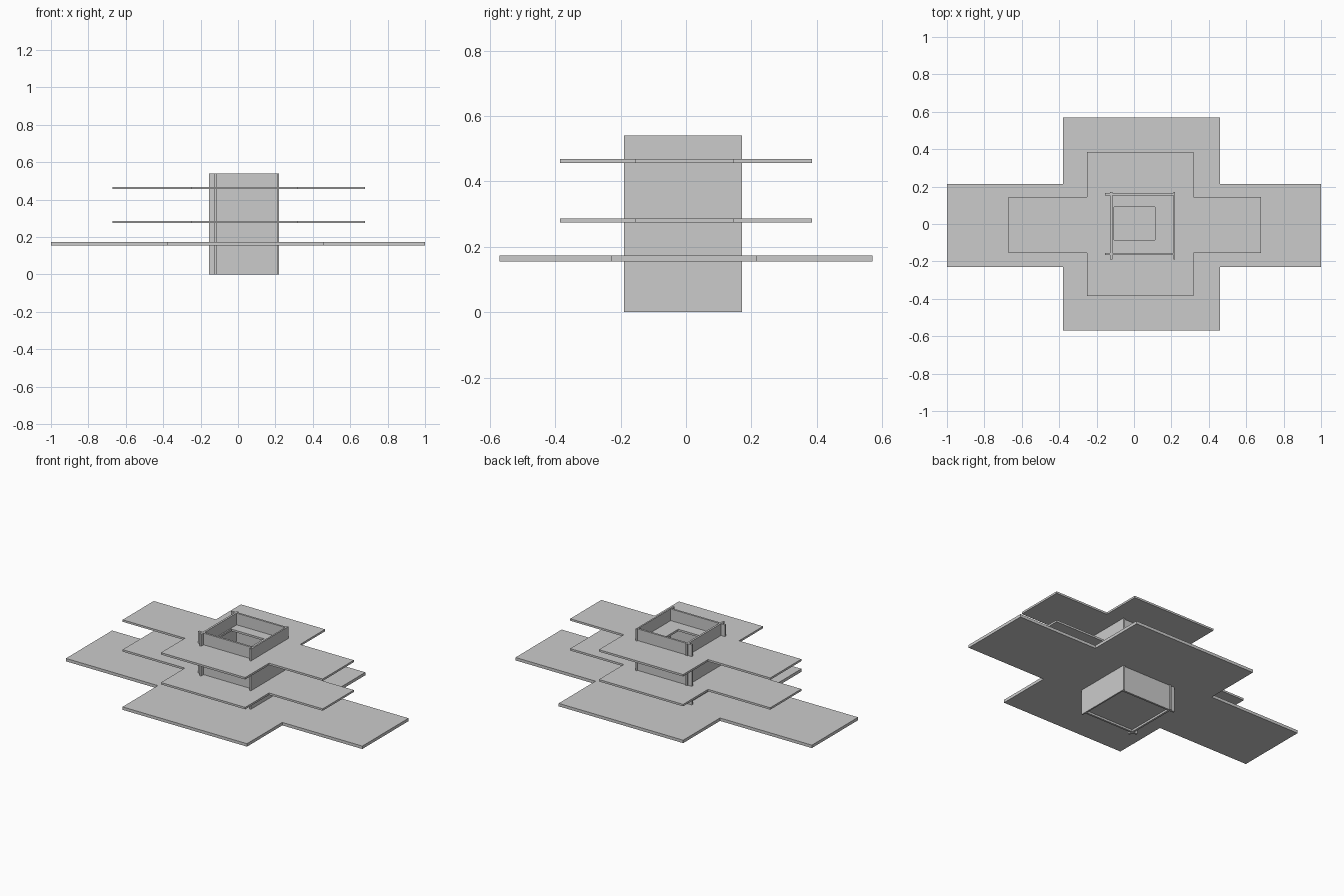
import bpy, bmesh

if "Cube" in bpy.data.objects:
    bpy.data.objects.remove(bpy.data.objects["Cube"])

grey = bpy.data.materials.new("concrete_grey")
grey.diffuse_color = (0.6, 0.6, 0.6, 1)
grey.use_nodes = True
grey.node_tree.nodes["Principled BSDF"].inputs["Base Color"].default_value = grey.diffuse_color


def finish(bm, name):
    bmesh.ops.recalc_face_normals(bm, faces=bm.faces)
    mesh = bpy.data.meshes.new(name)
    bm.to_mesh(mesh)
    bm.free()
    mesh.materials.append(grey)
    obj = bpy.data.objects.new(name, mesh)
    bpy.context.collection.objects.link(obj)


def box(name, x0, x1, y0, y1, z0, z1):
    bm = bmesh.new()
    bmesh.ops.create_cube(bm, size=1)
    for v in bm.verts:
        v.co = (x1 if v.co.x > 0 else x0, y1 if v.co.y > 0 else y0, z1 if v.co.z > 0 else z0)
    finish(bm, name)


def cross_slab(name, wide, deep, z0, z1):
    """Cross-shaped plate with a rectangular shaft opening.
    wide and deep are the (x0, x1, y0, y1) of the two crossing bars."""
    ax0, ax1, ay0, ay1 = wide
    bx0, bx1, by0, by1 = deep
    outline = [(ax0, ay0), (bx0, ay0), (bx0, by0), (bx1, by0), (bx1, ay0), (ax1, ay0),
               (ax1, ay1), (bx1, ay1), (bx1, by1), (bx0, by1), (bx0, ay1), (ax0, ay1)]
    hx0, hx1, hy0, hy1 = -0.108, 0.112, -0.085, 0.09
    hole = [(hx0, hy0), (hx1, hy0), (hx1, hy1), (hx0, hy1)]
    bm = bmesh.new()
    edges = []
    for loop in (outline, hole):
        vs = [bm.verts.new((x, y, z0)) for x, y in loop]
        edges += [bm.edges.new((vs[i - 1], vs[i])) for i in range(len(vs))]
    bmesh.ops.triangle_fill(bm, edges=edges, use_beauty=True, normal=(0, 0, 1))
    ext = bmesh.ops.extrude_face_region(bm, geom=bm.faces[:], use_keep_orig=True)
    for g in ext["geom"]:
        if isinstance(g, bmesh.types.BMVert):
            g.co.z = z1
    finish(bm, name)


# Cantilevered slabs
cross_slab("terrace_slab", (-1, 1, -0.23, 0.215), (-0.38, 0.46, -0.57, 0.57), 0.155, 0.173)
for name, z in (("middle_slab", 0.274), ("roof_slab", 0.456)):
    cross_slab(name, (-0.67, 0.68, -0.155, 0.145), (-0.25, 0.318, -0.385, 0.385), z, z + 0.012)

# Core walls, overlapping at the corners
TOP = 0.54
box("left_wall", -0.128, -0.116, -0.19, 0.172, 0, TOP)
box("right_wall", 0.211, 0.22, -0.19, 0.172, 0, TOP)
box("front_wall", -0.155, 0.215, -0.166, -0.154, 0, TOP - 0.001)
box("back_wall", -0.155, 0.215, 0.153, 0.165, 0, TOP - 0.001)

# Floor of the core, slightly recessed from below
box("core_floor", -0.12, 0.215, -0.16, 0.16, 0.012, 0.018)
